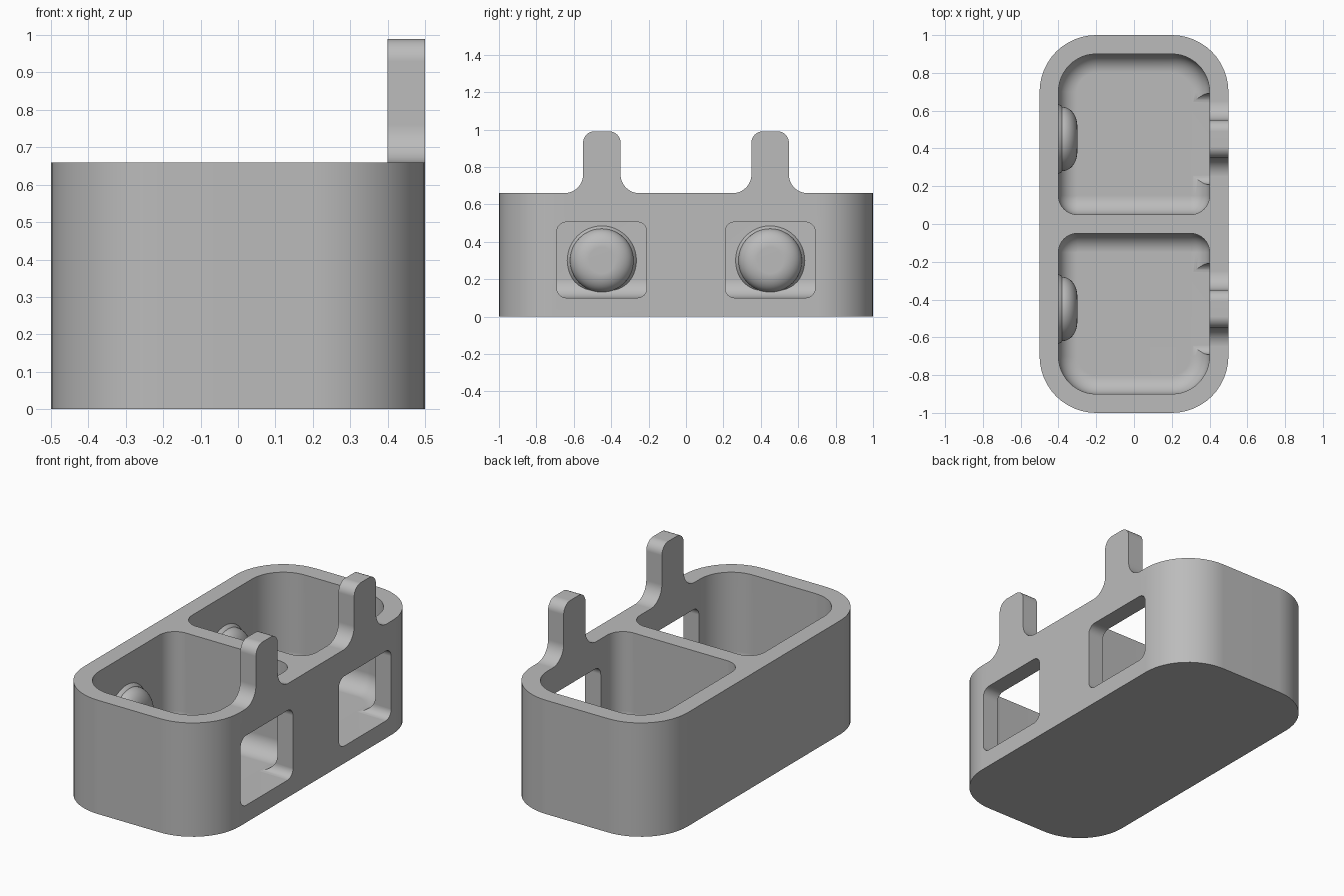
import bpy, bmesh
from math import pi, sin, cos
from mathutils import Vector, Matrix

if "Cube" in bpy.data.objects:
    bpy.data.objects.remove(bpy.data.objects["Cube"])

HEIGHT, FLOOR, FILLET, SEG = 0.66, 0.1, 0.1, 12

grey = bpy.data.materials.new("plain grey")
grey.use_nodes = True
grey.diffuse_color = (0.5, 0.5, 0.5, 1)
grey.node_tree.nodes["Principled BSDF"].inputs["Base Color"].default_value = (0.5, 0.5, 0.5, 1)


def arc(cx, cy, r, start, end):
    steps = [start + (end - start) * i / SEG for i in range(SEG + 1)]
    return [(cx + r * cos(a), cy + r * sin(a)) for a in steps]


def rounded_rect(x0, x1, y0, y1, r_low, r_high):
    return (arc(x0 + r_low, y0 + r_low, r_low, pi, 1.5 * pi)
            + arc(x1 - r_low, y0 + r_low, r_low, 1.5 * pi, 2 * pi)
            + arc(x1 - r_high, y1 - r_high, r_high, 0, pi / 2)
            + arc(x0 + r_high, y1 - r_high, r_high, pi / 2, pi))


def loft(name, rings):
    """Closed solid through a stack of matching 3D rings."""
    bm = bmesh.new()
    loops = [[bm.verts.new(p) for p in ring] for ring in rings]
    for a, b in zip(loops, loops[1:]):
        for i in range(len(a)):
            j = (i + 1) % len(a)
            bm.faces.new((a[i], a[j], b[j], b[i]))
    bm.faces.new(loops[0][::-1])
    bm.faces.new(loops[-1])
    bmesh.ops.recalc_face_normals(bm, faces=bm.faces)
    mesh = bpy.data.meshes.new(name)
    bm.to_mesh(mesh)
    bm.free()
    mesh.materials.append(grey)
    obj = bpy.data.objects.new(name, mesh)
    bpy.context.collection.objects.link(obj)
    return obj


def along_x(outline, x0, x1):
    return [[(x, y, z) for y, z in outline] for x in (x0, x1)]


def combine(target, tool, operation):
    mod = target.modifiers.new(operation, "BOOLEAN")
    mod.operation, mod.solver, mod.object = operation, "EXACT", tool
    bpy.context.view_layer.objects.active = target
    bpy.ops.object.modifier_apply(modifier=mod.name)
    bpy.data.objects.remove(tool)


# Outer block
outline = rounded_rect(-0.5, 0.5, -1, 1, 0.3, 0.3)
holder = loft("twin_cup_holder", [[(x, y, z) for x, y in outline] for z in (0, HEIGHT)])

# Upright tabs with flared feet
for side in (-1, 1):
    c = side * 0.45
    tab = (arc(c + 0.2, HEIGHT + 0.1, 0.1, 1.5 * pi, pi)
           + arc(c + 0.04, 0.93, 0.06, 0, pi / 2)
           + arc(c - 0.04, 0.93, 0.06, pi / 2, pi)
           + arc(c - 0.2, HEIGHT + 0.1, 0.1, 0, -pi / 2))
    combine(holder, loft("tab", along_x(tab, 0.37, 0.5)), "UNION")

# Cavities with a rounded floor edge, then the side windows
for side in (-1, 1):
    rings = []
    for i in range(SEG + 1):
        a = pi / 2 * i / SEG
        d = 0.998 * FILLET * (1 - sin(a))
        z = FLOOR + FILLET * (1 - cos(a))
        ring = rounded_rect(-0.4 + d, 0.4 - d, 0.05 + d, 0.9 - d, 0.1 - d, 0.2 - d)
        rings.append([(x, side * y, z) for x, y in ring])
    rings.append([(x, y, 1.2) for x, y, z in rings[-1]])
    combine(holder, loft("cavity", rings), "DIFFERENCE")
for side in (-1, 1):
    c = side * 0.45
    window = rounded_rect(c - 0.24, c + 0.24, FLOOR + 0.0005, 0.505, 0.05, 0.05)
    combine(holder, loft("window", along_x(window, 0.3, 0.6)), "DIFFERENCE")

# Domed bumps on the inner wall facing each window
bumps = []
profile = [(0.185, -0.03), (0.185, 0), (0.176, 0.015)] + \
          [(0.07 + 0.1 * cos(pi / 2 * i / 10), 0.02 + 0.08 * sin(pi / 2 * i / 10)) for i in range(11)]
for side, label in ((-1, "front"), (1, "back")):
    rings = [[(-0.4 + h, side * 0.45 + r * cos(pi * k / 24), 0.3 + r * sin(pi * k / 24))
              for k in range(48)] for r, h in profile]
    bumps.append(loft(label + "_bump", rings))

# Smooth curved walls, crisp rims
for obj in [holder] + bumps:
    bpy.ops.object.select_all(action="DESELECT")
    obj.select_set(True)
    bpy.context.view_layer.objects.active = obj
    bpy.ops.object.shade_smooth_by_angle(angle=pi / 6)
    obj.modifiers.new("flat_face_normals", "WEIGHTED_NORMAL").keep_sharp = True
